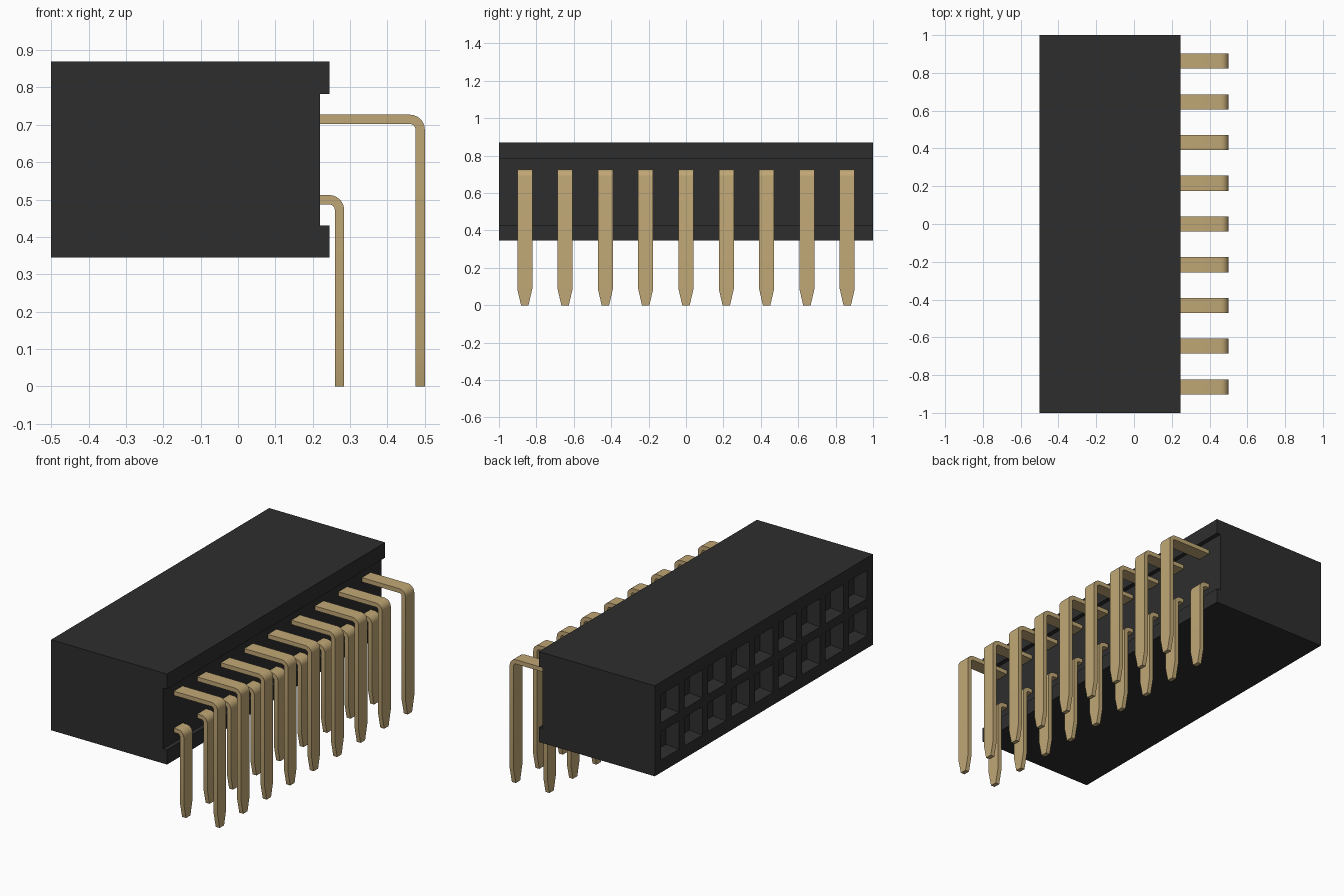
import bpy, bmesh, math
from mathutils import Vector

cube = bpy.data.objects.get("Cube")
if cube:
    bpy.data.objects.remove(cube, do_unlink=True)

PITCH = 0.2155
COUNT = 9
ROWS = (0.5, 0.715)          # pin heights
SOCKET = 0.165               # socket opening
LEFT, RIGHT, GROOVE = -0.5, 0.245, 0.22
columns = [(i - (COUNT - 1) / 2) * PITCH for i in range(COUNT)]


def make_material(name, rgb):
    mat = bpy.data.materials.new(name)
    mat.use_nodes = True
    mat.diffuse_color = (*rgb, 1)
    mat.node_tree.nodes["Principled BSDF"].inputs["Base Color"].default_value = (*rgb, 1)
    return mat


def finish(name, bm, mat):
    bmesh.ops.recalc_face_normals(bm, faces=bm.faces[:])
    mesh = bpy.data.meshes.new(name)
    bm.to_mesh(mesh)
    bm.free()
    mesh.materials.append(mat)
    obj = bpy.data.objects.new(name, mesh)
    bpy.context.collection.objects.link(obj)
    return obj


black = make_material("black plastic", (0.027, 0.027, 0.027))
gold = make_material("gold metal", (0.53, 0.39, 0.18))

# Housing: grooved profile swept along its length
bm = bmesh.new()
profile = [(LEFT, 0.345), (RIGHT, 0.345), (RIGHT, 0.43), (GROOVE, 0.43),
           (GROOVE, 0.782), (RIGHT, 0.782), (RIGHT, 0.87), (LEFT, 0.87)]
end = bm.faces.new([bm.verts.new((x, -1, z)) for x, z in profile])
swept = bmesh.ops.extrude_face_region(bm, geom=[end])["geom"]
bmesh.ops.translate(bm, vec=(0, 2, 0), verts=[v for v in swept if isinstance(v, bmesh.types.BMVert)])


def mating_faces():
    return [f for f in bm.faces if all(abs(v.co.x - LEFT) < 1e-4 for v in f.verts)]


# Sockets: score the mating face into a grid, then sink each cell
half = SOCKET / 2
cuts = [((0, y + s, 0), (0, 1, 0)) for y in columns for s in (-half, half)]
cuts += [((0, 0, z + s), (0, 0, 1)) for z in ROWS for s in (-half, half)]
for point, normal in cuts:
    faces = mating_faces()
    geom = faces + list({e for f in faces for e in f.edges}) + list({v for f in faces for v in f.verts})
    bmesh.ops.bisect_plane(bm, geom=geom, plane_co=point, plane_no=normal)
bm.normal_update()
bmesh.ops.recalc_face_normals(bm, faces=bm.faces[:])


def is_socket(face):
    c = face.calc_center_median()
    return min(abs(c.y - y) for y in columns) < 0.01 and min(abs(c.z - z) for z in ROWS) < 0.01


cells = [f for f in mating_faces() if is_socket(f)]
bmesh.ops.inset_individual(bm, faces=cells, thickness=0.025, depth=-0.07)
finish("housing", bm, black)


# Bent pins: a flat strip with a rounded elbow and a tapered tip
def make_pin(name, y, top, outer_x):
    thick, radius, wide, tip = 0.025, 0.04, 0.04, 0.02
    cx, cz = outer_x - radius, top - radius
    inner = radius - thick
    sections = [((GROOVE - 0.02, top), (GROOVE - 0.02, top - thick), wide)]
    for i in range(7):
        a = math.pi / 2 * (1 - i / 6)
        c, s = math.cos(a), math.sin(a)
        sections.append(((cx + radius * c, cz + radius * s), (cx + inner * c, cz + inner * s), wide))
    for z, w in ((0.087, wide), (0, tip)):
        sections.append(((outer_x, z), (outer_x - thick, z), w))
    bm = bmesh.new()
    rings = [[bm.verts.new((x, y + side * w, z)) for (x, z), side in ((o, -1), (o, 1), (n, 1), (n, -1))]
             for o, n, w in sections]
    for a, b in zip(rings, rings[1:]):
        for k in range(4):
            j = (k + 1) % 4
            bm.faces.new((a[k], a[j], b[j], b[k]))
    bm.faces.new(rings[0])
    bm.faces.new(rings[-1])
    obj = finish(name, bm, gold)
    bpy.ops.object.select_all(action="DESELECT")
    obj.select_set(True)
    bpy.context.view_layer.objects.active = obj
    bpy.ops.object.shade_smooth_by_angle(angle=math.radians(30))


for i, y in enumerate(columns, 1):
    make_pin(f"lower_pin_{i}", y, 0.512, 0.284)
    make_pin(f"upper_pin_{i}", y, 0.727, 0.5)
